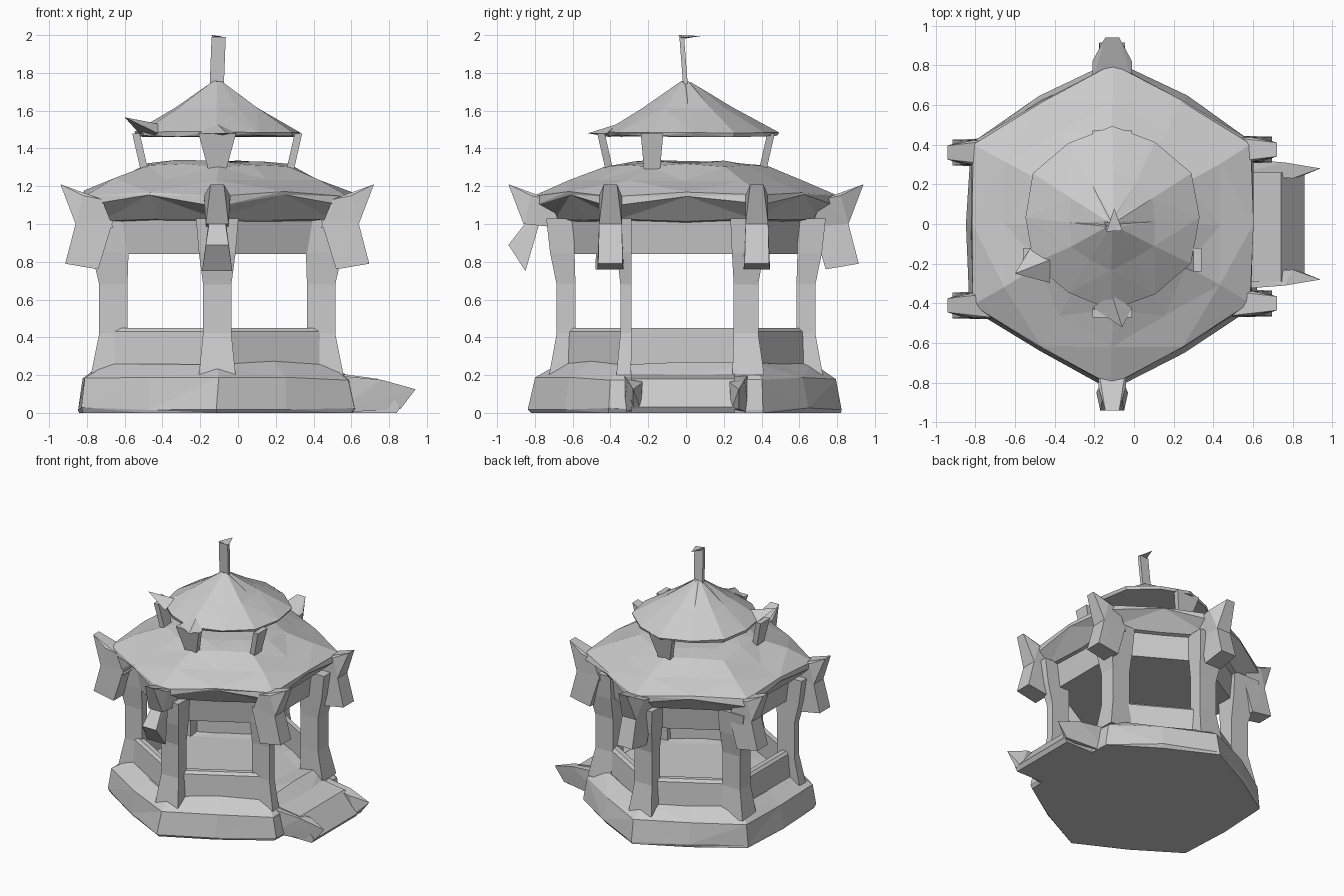
import bpy, bmesh, random
from math import cos, sin, radians
from mathutils import Vector

random.seed(4)
if "Cube" in bpy.data.objects:
    bpy.data.objects.remove(bpy.data.objects["Cube"], do_unlink=True)

# One plain stone colour
stone = bpy.data.materials.new("pale_grey_stone")
stone.use_nodes = True
GREY = (0.6, 0.6, 0.6, 1)
stone.diffuse_color = GREY
stone.node_tree.nodes["Principled BSDF"].inputs["Base Color"].default_value = GREY

CX = -0.11                                   # axis of the pavilion
ANGLES = [-90 + 60 * k for k in range(6)]    # corners, front one first


def polar(angle, r, z, side=0.0):
    """Point at a radius and height, shifted sideways along the tangent."""
    c, s = cos(radians(angle)), sin(radians(angle))
    return Vector((CX + r * c - side * s, r * s + side * c, z))


def finish(name, bm):
    bmesh.ops.recalc_face_normals(bm, faces=bm.faces)
    mesh = bpy.data.meshes.new(name)
    bm.to_mesh(mesh)
    bm.free()
    mesh.materials.append(stone)
    obj = bpy.data.objects.new(name, mesh)
    bpy.context.collection.objects.link(obj)


def hull(name, points):
    bm = bmesh.new()
    for p in points:
        bm.verts.new(p)
    res = bmesh.ops.convex_hull(bm, input=bm.verts)
    loose = set(res["geom_interior"]) | set(res["geom_unused"])
    bmesh.ops.delete(bm, geom=[v for v in loose if isinstance(v, bmesh.types.BMVert)],
                     context="VERTS")
    finish(name, bm)


def loft(name, rings, rough=0.0):
    """Skin a stack of equal rings and cap both ends."""
    bm = bmesh.new()
    rows = [[bm.verts.new(p) for p in ring] for ring in rings]
    n = len(rows[0])
    for low, high in zip(rows, rows[1:]):
        for i in range(n):
            j = (i + 1) % n
            bm.faces.new((low[i], low[j], high[j], high[i]))
    bm.faces.new(rows[0][::-1])
    bm.faces.new(rows[-1])
    for v in bm.verts:
        if v.co.z > 0.01:
            v.co += Vector([random.uniform(-rough, rough) for _ in range(3)])
    if rough:
        bmesh.ops.triangulate(bm, faces=[f for f in bm.faces if len(f.verts) == 4])
    finish(name, bm)


def hexring(r, z, mid_lift=0.0, bulge=1.0, back=0.0):
    """Hexagon with an extra point in the middle of each side."""
    ring = []
    for a in ANGLES:
        ring.append(polar(a, r, z))
        ring.append(polar(a + 30, r * 0.866 * bulge, z + mid_lift))
    return [p + Vector((0, back, 0)) for p in ring]


def extruded(name, angle, shift, inset, profile):
    """Solid from (radius, height, half width) points, offset sideways."""
    hull(name, [polar(angle, r - inset, z, shift + s * h) for s in (-1, 1) for r, z, h in profile])


# Rocky plinth and floor
loft("plinth", [hexring(0.82, 0, 0, 1.03), hexring(0.83, 0.02, 0, 1.03),
                hexring(0.8, 0.18, 0.01, 1.03), hexring(0.68, 0.265),
                hexring(0.52, 0.25)], 0.01)

# Entrance steps with a splayed cheek on each side
hull("entrance_step", [(x, y, z) for y in (-0.29, 0.26)
                       for x, z in ((0.45, 0.0), (0.45, 0.22), (0.74, 0.18), (0.86, 0.03), (0.84, 0.0))])
for s, name in ((-1, "step_cheek_right"), (1, "step_cheek_left")):
    hull(name, [(0.5, s * 0.33, 0.2), (0.5, s * 0.33, 0), (0.76, s * 0.31, 0.175),
                (0.94, s * 0.28, 0.125), (0.86, s * 0.28, 0.02), (0.8, s * 0.23, 0.16),
                (0.84, s * 0.24, 0.02), (0.5, s * 0.25, 0.2)])

# Flared columns
for k, a in enumerate(ANGLES):
    hx = 0.075
    hy = 0.05 if k in (0, 3) else (0.03 if sin(radians(a)) < 0 else 0.065)
    rings = []
    for z, grow, out in ((0.2, 1.3, 0.025), (0.42, 1.0, 0.0), (0.68, 1.0, 0.0),
                         (0.85, 1.3, 0.02), (1.03, 1.5, 0.03)):
        m = polar(a, 0.635 + out, z)
        rings.append([m + Vector((sx * hx * grow, sy * hy * grow, 0))
                      for sx, sy in ((-1, -1), (1, -1), (1, 1), (-1, 1))])
    loft(f"column_{k + 1}", rings)

# Parapets on every side but the entrance
for k, a in enumerate(ANGLES):
    b = a + 60
    if b - 30 != 0:
        hull(f"parapet_{k + 1}", [polar(t, r, z) for t in (a, b)
                                  for r, z in ((0.68, 0.22), (0.66, 0.43), (0.64, 0.45),
                                               (0.6, 0.45), (0.6, 0.22))])

# Solid ceiling block resting on the columns
loft("ceiling_block", [hexring(0.64, 0.84), hexring(0.67, 1.03)])

# Lower roof with a dark sloping soffit and lifted eave
loft("lower_roof", [hexring(0.6, 1.0), hexring(0.7, 1.02), hexring(0.815, 1.1, 0.05, 1.01),
                    hexring(0.81, 1.15, 0.02, 1.01), hexring(0.62, 1.235), hexring(0.43, 1.305, 0.01),
                    hexring(0.27, 1.33)], 0.008)

# Upturned corner horns with hanging brackets; the side ones point sideways
CORNERS = (("front", -90, 0, 0), ("back", 90, 0, 0),
           ("front_left", 0, -0.4, 0.11), ("back_left", 0, 0.375, 0.11),
           ("front_right", 180, 0.41, 0.11), ("back_right", 180, -0.36, 0.11))
for name, a, shift, inset in CORNERS:
    w = 0.07 if name == "front" else (0.1 if name == "back" else 0.06)
    extruded(f"{name}_corner_horn", a, shift, inset,
             ((0.72, 1.13, w), (0.82, 1.15, w), (0.94, 1.21, 0.035),
              (0.86, 1.0, 0.06), (0.66, 0.98, 0.06)))
    if name == "front":
        bracket = ((0.76, 1.06, 0.04), (0.83, 1.03, 0.04), (0.94, 0.89, 0.06),
                   (0.85, 0.75, 0.08), (0.8, 0.96, 0.04))
    else:
        bracket = ((0.66, 1.02, 0.06), (0.86, 1.0, 0.06), (0.915, 0.79, 0.065), (0.74, 0.76, 0.07))
    extruded(f"{name}_corner_bracket", a, shift, inset, bracket)

# Struts holding up the small roof
for name, a, shift, inset, w in (("front", -90, 0, 0, 0.1), ("back", 90, 0, 0, 0.1),
                                 ("left", 0, -0.18, 0.02, 0.06), ("right", 180, 0.18, 0.02, 0.06)):
    extruded(f"{name}_roof_strut", a, shift, inset,
             ((0.38, 1.26, 0.04), (0.42, 1.26, 0.04), (0.43, 1.48, w), (0.47, 1.48, w)))

# Small upper roof with two lifted tips
loft("upper_roof", [hexring(0.45, 1.465, 0, 1.1, 0.03), hexring(0.46, 1.485, 0, 1.1, 0.03),
                    hexring(0.24, 1.615, 0, 1.05, 0.01), hexring(0.025, 1.752)], 0.005)
for name, a, tip in (("front", -90, (-0.06, -0.52, 1.48)), ("right", 210, (-0.6, -0.25, 1.565))):
    hull(f"{name}_upper_roof_tip", [polar(a, 0.42, 1.48, -0.1), polar(a, 0.42, 1.48, 0.1),
                                    polar(a, 0.36, 1.53), polar(a, 0.4, 1.46), tip])

# Finial with a thin pennant at the top
hull("finial_post", [(x + lean * 0.5, y - lean, z) for z, lean in ((1.73, 0), (1.99, 0.02))
                     for x in (-0.15, -0.075) for y in (-0.015, 0.01)])
hull("finial_pennant", [(-0.14, -0.04, 2.0), (-0.06, -0.03, 1.985), (-0.1, 0.08, 1.995),
                        (-0.13, -0.02, 1.98)])
